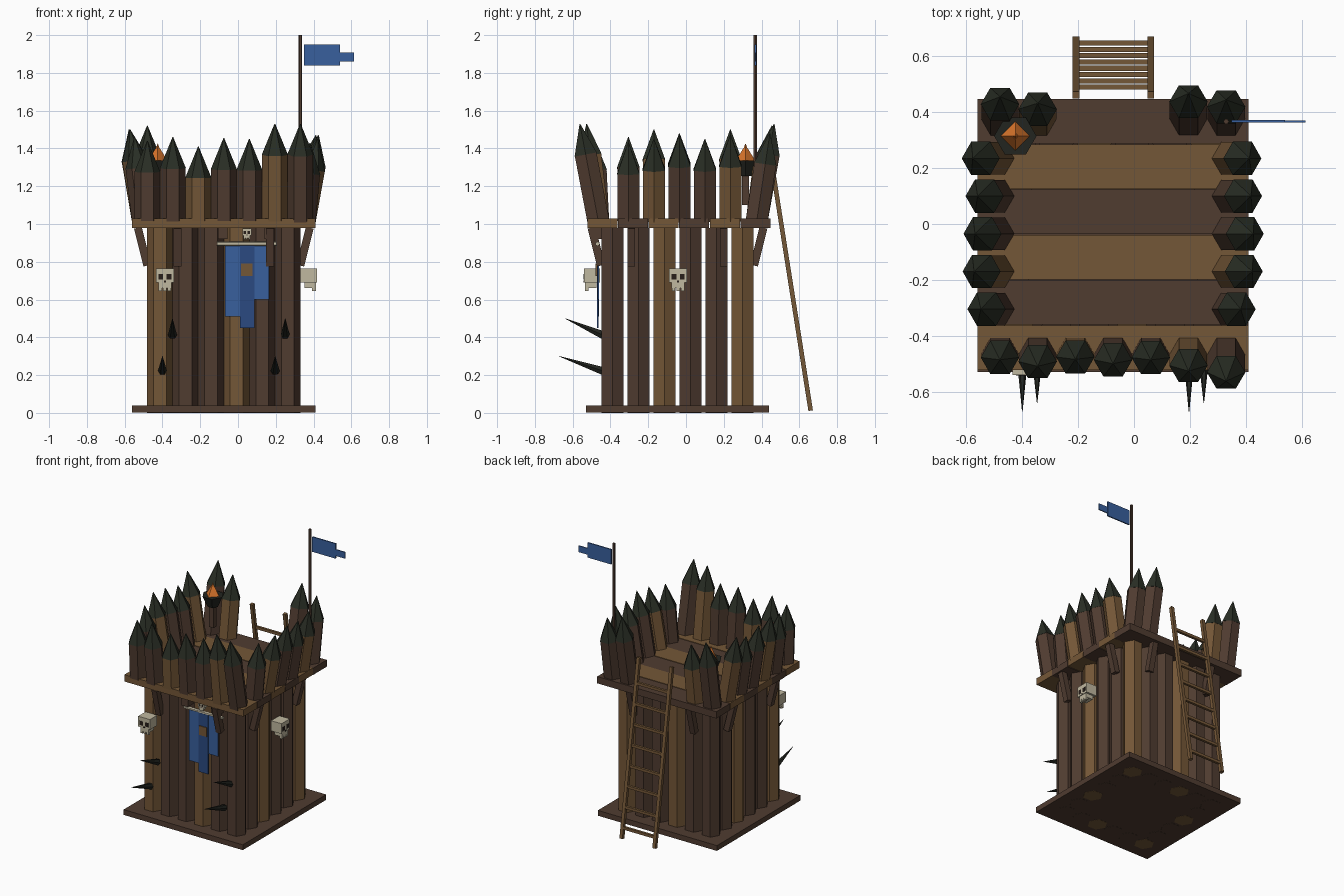
import bpy, bmesh, math
from mathutils import Vector, Matrix

if "Cube" in bpy.data.objects:
    bpy.data.objects.remove(bpy.data.objects["Cube"])


def mat(name, rgb):
    m = bpy.data.materials.new(name)
    m.diffuse_color = (*rgb, 1)
    m.use_nodes = True
    m.node_tree.nodes["Principled BSDF"].inputs["Base Color"].default_value = m.diffuse_color
    return m


LIGHT = mat("light_wood", (.175, .095, .038))
DARK = mat("dark_wood", (.080, .045, .030))
TIP = mat("dark_green_tip", (.022, .027, .018))
IRON = mat("dark_iron", (.016, .018, .014))
BONE = mat("bone", (.53, .48, .35))
BLUE = mat("blue_cloth", (.040, .115, .34))
NAVY = mat("deep_blue_cloth", (.024, .068, .22))
FIRE = mat("orange_flame", (.70, .18, .025))
EYE = mat("eye_black", (.02, .013, .01))

CX, CY = -.075, -.045          # tower axis


def finish(name, bm, m):
    me = bpy.data.meshes.new(name)
    bm.to_mesh(me)
    bm.free()
    me.materials.append(m)
    ob = bpy.data.objects.new(name, me)
    bpy.context.collection.objects.link(ob)
    return ob


def box(name, x, y, z, m, M=None):
    """Box from (lo, hi) ranges, optionally moved by a matrix."""
    bm = bmesh.new()
    bmesh.ops.create_cube(bm, size=1)
    for v in bm.verts:
        for i, (lo, hi) in enumerate((x, y, z)):
            v.co[i] = lo + (v.co[i] + .5) * (hi - lo)
    if M:
        bm.transform(M)
    return finish(name, bm, m)


def rod(name, a, b, r1, r2, m, n=6):
    """Prism or cone from a to b, a corner of the section facing x."""
    a, b = Vector(a), Vector(b)
    d = b - a
    bm = bmesh.new()
    bmesh.ops.create_cone(bm, cap_ends=True, segments=n, radius1=r1,
                          radius2=r2, depth=d.length)
    q = Vector((0, 0, 1)).rotation_difference(d).to_matrix().to_4x4()
    bm.transform(Matrix.Translation((a + b) / 2) @ q @ Matrix.Rotation(math.pi / 2, 4, 'Z'))
    return finish(name, bm, m)


def beam(name, a, b, w, t, m):
    """Square timber from a to b; a-b lies in the plane whose normal is t."""
    a, b, t = Vector(a), Vector(b), Vector(t)
    d = b - a
    z = d.normalized()
    R = Matrix((t, z.cross(t), z)).transposed().to_4x4()
    h = w / 2
    return box(name, (-h, h), (-h, h), (-d.length / 2, d.length / 2), m,
               Matrix.Translation((a + b) / 2) @ R)


# Base plate and deck planks
box("base_plate", (-.56, .41), (-.53, .44), (.001, .04), DARK)
for i in range(6):
    y = -.522 + i * .162
    dz = .002 * (i % 2)
    box("deck_plank", (-.56, .41), (y, y + .159), (.98 - dz, 1.03 - dz), (LIGHT, DARK)[i % 2])

# Wall logs around the square
for i in range(6):
    for j in range(6):
        if i in (0, 5) or j in (0, 5):
            if j == 0:
                light = i % 3 == 0
            elif j == 5:
                light = i % 3 == 2
            elif i == 5:
                light = j % 3 == 2
            else:
                light = j % 3 == 0
            x, y = CX + (i - 2.5) * .1355, CY + (j - 2.5) * .1375
            rod("wall_log", (x, y, 0), (x, y, .98), .068, .068, LIGHT if light else DARK)

# Slanted brackets below the deck
for s in (-1, 1):
    for k in (-.245, .245):
        beam("side_bracket", (CX + s * .405, CY + k, .78), (CX + s * .455, CY + k, .98), .042, (0, 1, 0), DARK)
        beam("end_bracket", (CX + k, CY + s * .405, .78), (CX + k, CY + s * .455, .98), .042, (1, 0, 0), DARK)


# Leaning palisade stakes with dark tips
def stake(x, y, dx, dy, top, lean, light):
    a = Vector((x, y, 1.02))
    b = Vector((x + dx * lean * (top - 1.02), y + dy * lean * (top - 1.02), top))
    c = b + (a - b).normalized() * .165
    rod("palisade_stake", a, c, .067, .067, LIGHT if light else DARK)
    rod("stake_tip", c, b, .069, .002, TIP)


front = [(1.44, .05), (1.46, .10), (1.41, .05), (1.455, .08), (1.45, .05), (1.53, .12), (1.53, .19)]
for i, (top, lean) in enumerate(front):
    stake(CX + (i - 3) * .135, CY - .42, 0, -1, top, lean, i % 3 == 2)
for i, top, lean in ((0, 1.52, .16), (1, 1.46, .13), (5, 1.53, .18), (6, 1.48, .15)):
    stake(CX + (i - 3) * .135, CY + .42, 0, 1, top, lean, i == 1)
left = [(1.46, .12), (1.50, .16), (1.48, .16), (1.45, .15), (1.50, .17)]
right = [(1.43, .09), (1.45, .18), (1.47, .18), (1.45, .17), (1.47, .15)]
for s, row in ((-1, left), (1, right)):
    for j, (top, lean) in enumerate(row):
        stake(CX + s * .42, -.305 + j * .135, s, 0, top, lean, j % 3 == 1)

# Flag pole and stepped flag
rod("flag_pole", (.33, .367, 1.03), (.33, .367, 2), .01, .01, DARK)
box("flag", (.35, .54), (.363, .372), (1.84, 1.95), BLUE)
box("flag_tail", (.54, .615), (.364, .371), (1.86, 1.907), BLUE)

# Torch with fire bowl
tx, ty = -.425, .315
box("torch_post", (tx - .018, tx + .018), (ty - .018, ty + .018), (1.10, 1.27), DARK)
rod("torch_bowl", (tx, ty, 1.255), (tx, ty, 1.335), .04, .076, IRON)
rod("flame", (tx, ty, 1.335), (tx, ty, 1.40), .052, .012, FIRE, 4)
rod("flame_tip", (tx, ty, 1.335), (tx, ty, 1.425), .035, .001, FIRE, 4)

# Ladder at the back
foot, head = Vector((0, .66, .012)), Vector((0, .462, 1.27))
for x in (-.208, .06):
    off = Vector((x, 0, 0))
    beam("ladder_rail", foot + off, head + off, .024, (1, 0, 0), LIGHT)
for k in range(8):
    p = foot.lerp(head, .06 + k * .114)
    box("ladder_rung", (-.2, .052), (p.y - .009, p.y + .009), (p.z - .01, p.z + .01), LIGHT)


# Skulls: built facing -y with the back at y = 0
def skull(loc, s, turn):
    M = Matrix.Translation(loc) @ Matrix.Rotation(turn, 4, 'Z') @ Matrix.Scale(s, 4)
    box("skull_head", (-.048, .048), (-.085, 0), (.045, .12), BONE, M)
    box("skull_jaw", (-.034, .034), (-.08, -.02), (.016, .046), BONE, M)
    for x in (-.024, 0, .024):
        box("skull_tooth", (x - .009, x + .009), (-.08, -.06), (0, .016), BONE, M)
    for x in (-.022, .022):
        box("skull_eye", (x - .013, x + .013), (-.087, -.083), (.06, .09), EYE, M)
    box("skull_nose", (-.006, .006), (-.087, -.083), (.046, .056), EYE, M)


skull((-.387, -.455, .645), 1, 0)
skull((.332, -.042, .645), 1, math.pi / 2)
skull((.047, -.455, .917), .5, 0)

# Banner hanging from a bone bar
rod("banner_bar", (-.11, -.468, .895), (.205, -.468, .895), .012, .012, BONE)
for x in (-.08, .165):
    box("banner_peg", (x - .025, x + .025), (-.505, -.44), (.92, .98), DARK)
box("banner_left", (-.07, .012), (-.468, -.46), (.51, .89), BLUE)
box("banner_right", (.085, .165), (-.468, -.46), (.60, .89), BLUE)
box("banner_middle", (.01, .087), (-.472, -.464), (.45, .885), NAVY)
box("banner_emblem", (.016, .078), (-.478, -.471), (.725, .792), LIGHT)

# Iron spikes on the front wall
for x in (-.347, .25):
    rod("wall_spike", (x, -.44, .412), (x, -.64, .50), .024, .001, IRON)
for x in (-.40, .197):
    rod("wall_spike", (x, -.44, .222), (x, -.672, .30), .024, .001, IRON)
